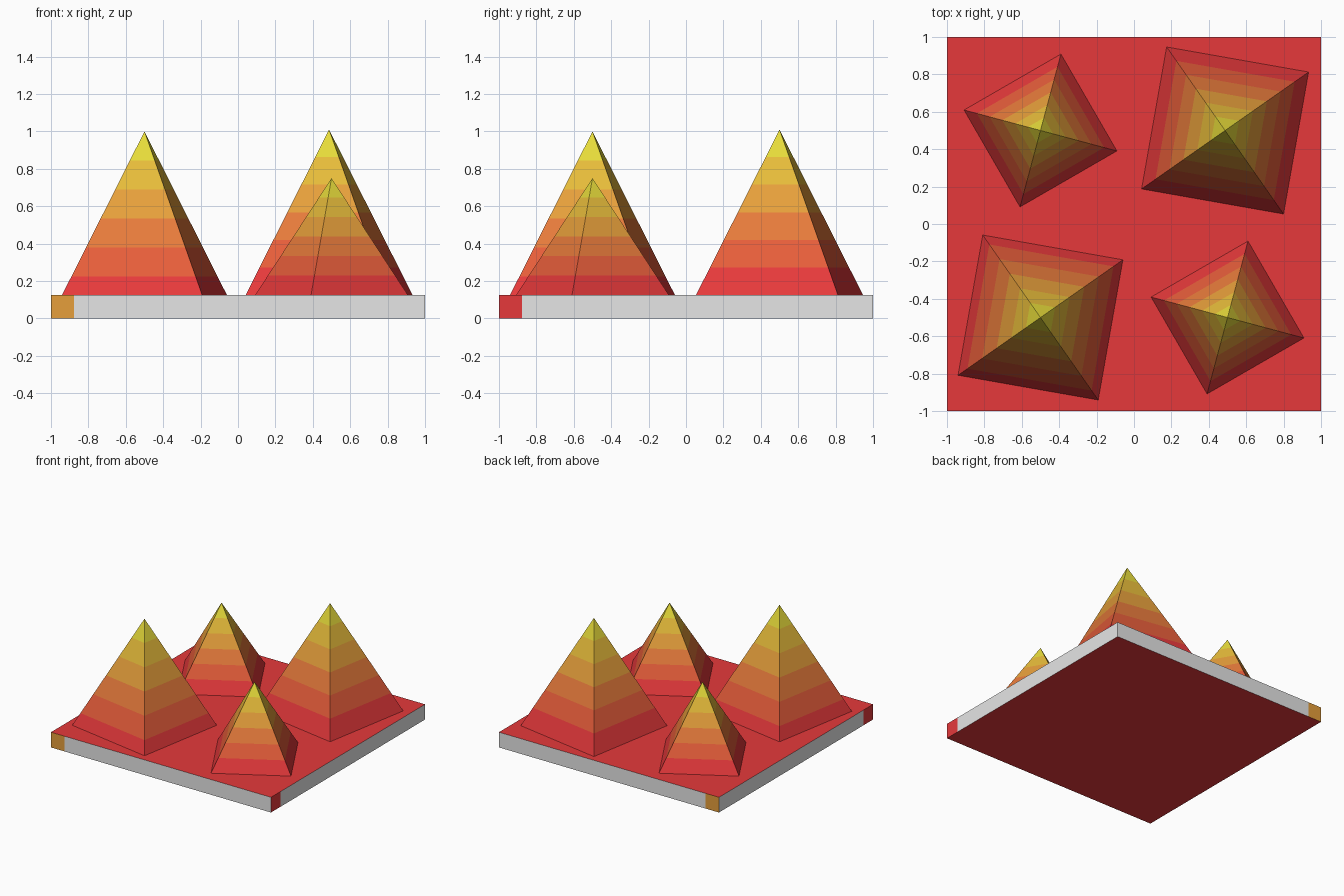
import bpy, bmesh, math

if "Cube" in bpy.data.objects:
    bpy.data.objects.remove(bpy.data.objects["Cube"])


def material(name, rgb):
    # sRGB 0-255 to linear
    lin = [((c / 255 + 0.055) / 1.055) ** 2.4 for c in rgb]
    m = bpy.data.materials.new(name)
    m.diffuse_color = (*lin, 1)
    m.use_nodes = True
    m.node_tree.nodes["Principled BSDF"].inputs["Base Color"].default_value = m.diffuse_color
    return m


# Bands from the foot to the tip
BANDS = [material("red", (230, 57, 59)), material("red_orange", (230, 93, 58)),
         material("deep_orange", (230, 122, 59)), material("orange", (230, 159, 59)),
         material("gold", (230, 187, 58)), material("yellow", (230, 218, 58))]
GREY = material("light_grey", (230, 230, 230))


def finish(name, bm, mats):
    mesh = bpy.data.meshes.new(name)
    bm.normal_update()
    bm.to_mesh(mesh)
    bm.free()
    for m in mats:
        mesh.materials.append(m)
    bpy.context.collection.objects.link(bpy.data.objects.new(name, mesh))


def pyramid(name, x, y, foot, tip, radius, degrees):
    """Open-bottomed four-sided pyramid in equal colour bands."""
    bm = bmesh.new()
    n = len(BANDS)
    rings = []
    for i in range(n):
        r, z = radius * (1 - i / n), foot + (tip - foot) * i / n
        angles = [math.radians(degrees + 90 * k) for k in range(4)]
        rings.append([bm.verts.new((x + r * math.cos(a), y + r * math.sin(a), z))
                      for a in angles])
    apex = bm.verts.new((x, y, tip))
    for i in range(n):
        for k in range(4):
            a, b = rings[i][k], rings[i][(k + 1) % 4]
            if i < n - 1:
                f = bm.faces.new((a, b, rings[i + 1][(k + 1) % 4], rings[i + 1][k]))
            else:
                f = bm.faces.new((a, b, apex))
            f.material_index = i
    finish(name, bm, BANDS)


# Base slab: red top and bottom, grey rim with coloured corner patches
H, EDGE = 0.125, -0.877
bm = bmesh.new()
bmesh.ops.create_cube(bm, size=1)
for v in bm.verts:
    v.co = (v.co.x * 2, v.co.y * 2, (v.co.z + 0.5) * H)
for axis in ((1, 0, 0), (0, 1, 0)):
    bmesh.ops.bisect_plane(bm, geom=bm.verts[:] + bm.edges[:] + bm.faces[:],
                           plane_co=(EDGE, EDGE, 0), plane_no=axis)
bm.normal_update()
for f in bm.faces:
    c = f.calc_center_median()
    if abs(f.normal.z) > 0.5:
        f.material_index = 0
    elif abs(f.normal.y) > 0.5:
        f.material_index = 1 if c.x < EDGE else 2
    else:
        f.material_index = 0 if c.y < EDGE else 2
finish("base_slab", bm, [BANDS[0], BANDS[3], GREY])

# Two large pyramids (the front one is sunk into the slab) and two small ones
pyramid("large_pyramid_front", -0.5, -0.5, 0.07, 1.0, 0.572, 35)
pyramid("large_pyramid_back", 0.487, 0.5, H, 1.01, 0.545, 35)
pyramid("small_pyramid_front", 0.5, -0.5, H, 0.75, 0.423, 75)
pyramid("small_pyramid_back", -0.5, 0.5, H, 0.75, 0.423, 75)
